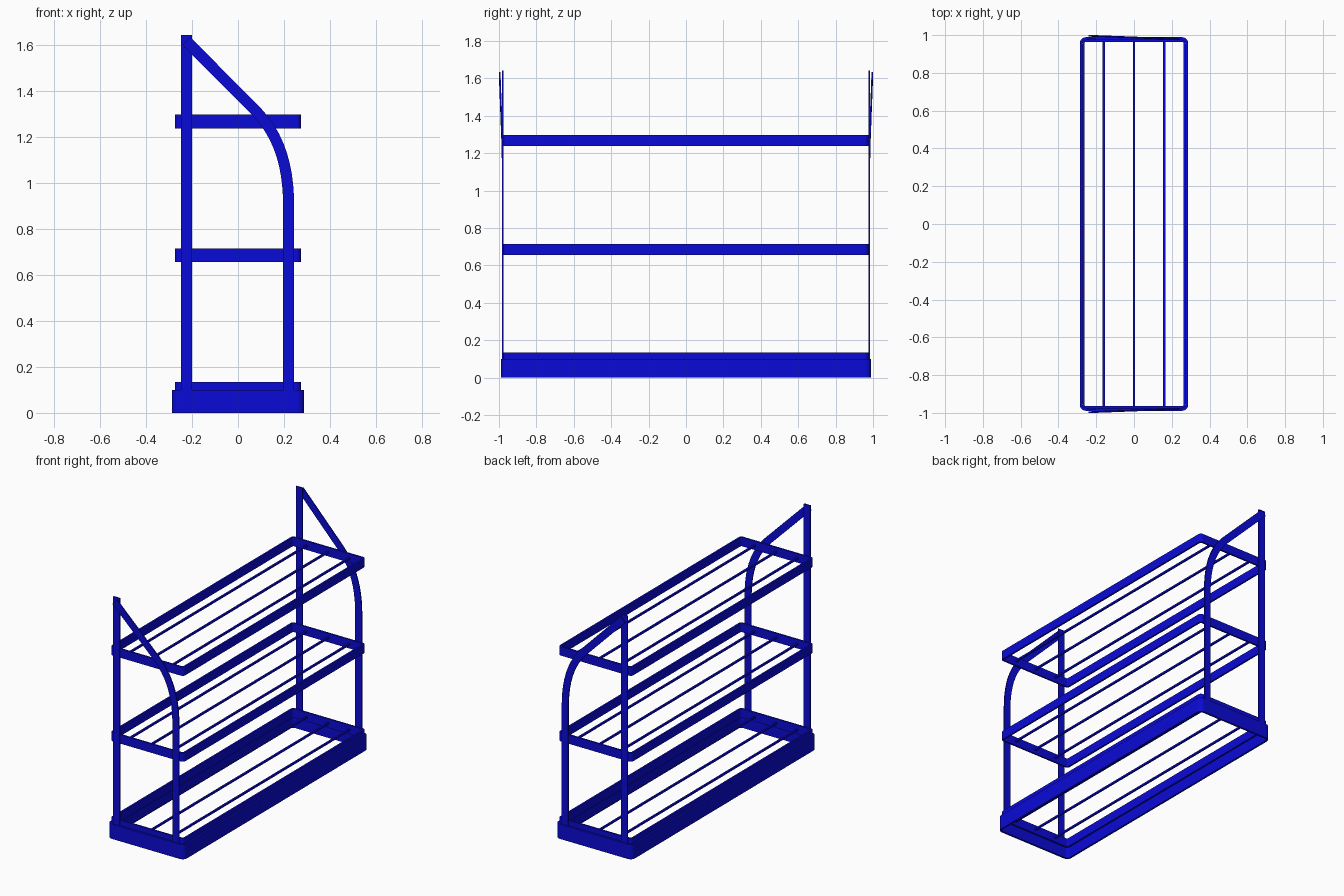
import bpy, bmesh, math
from mathutils import Vector

cube = bpy.data.objects.get("Cube")
if cube:
    bpy.data.objects.remove(cube, do_unlink=True)

blue = bpy.data.materials.new("deep blue paint")
blue.use_nodes = True
COLOUR = (0.003, 0.003, 0.68, 1)
blue.diffuse_color = COLOUR
blue.node_tree.nodes["Principled BSDF"].inputs["Base Color"].default_value = COLOUR


def finish(name, bm):
    bmesh.ops.recalc_face_normals(bm, faces=bm.faces)
    mesh = bpy.data.meshes.new(name)
    bm.to_mesh(mesh)
    bm.free()
    mesh.materials.append(blue)
    obj = bpy.data.objects.new(name, mesh)
    bpy.context.collection.objects.link(obj)
    return obj


def sweep(bm, sections, closed=False):
    """Join four-cornered cross-sections into a bar or a closed ring."""
    rings = [[bm.verts.new(p) for p in s] for s in sections]
    pairs = list(zip(rings, rings[1:]))
    if closed:
        pairs.append((rings[-1], rings[0]))
    else:
        bm.faces.new(rings[0])
        bm.faces.new(rings[-1])
    for a, b in pairs:
        for i in range(4):
            j = (i + 1) % 4
            bm.faces.new((a[i], a[j], b[j], b[i]))


def frame(name, hx, hy, z0, z1, wall, radius):
    """Thin upright band with rounded corners, open above and below."""
    sections = []
    inner = radius - wall
    for k, (sx, sy) in enumerate([(1, 1), (-1, 1), (-1, -1), (1, -1)]):
        cx, cy = sx * (hx - radius), sy * (hy - radius)
        for step in range(5):
            a = (k + step / 4) * math.pi / 2
            c, s = math.cos(a), math.sin(a)
            sections.append([(cx + r * c, cy + r * s, z)
                             for r, z in [(radius, z0), (radius, z1), (inner, z1), (inner, z0)]])
    bm = bmesh.new()
    sweep(bm, sections, closed=True)
    return finish(name, bm)


def box(name, x0, x1, y0, y1, z0, z1):
    bm = bmesh.new()
    sweep(bm, [[(x0, y, z0), (x1, y, z0), (x1, y, z1), (x0, y, z1)] for y in (y0, y1)])
    return finish(name, bm)


# Base band and three shelves, each with three long rods
frame("base_frame", 0.287, 0.989, 0, 0.1, 0.013, 0.032)
for label, z in [("bottom", 0.075), ("middle", 0.655), ("top", 1.237)]:
    frame(label + "_shelf_frame", 0.274, 0.976, z, z + 0.06, 0.012, 0.02)
    for side, x in [("right", -0.16), ("centre", 0), ("left", 0.16)]:
        box(f"{label}_shelf_{side}_rod", x - 0.006, x + 0.006, -0.968, 0.968, z + 0.024, z + 0.036)

# Curved bar centreline: straight leg, bend, then straight slope to the tall post
PATH = [(0.22, 0.09), (0.22, 0.9)]
p0, p1, p2, p3 = (Vector(p) for p in [(0.22, 0.9), (0.22, 1.06), (0.185, 1.2), (0.08, 1.31)])
for i in range(1, 11):
    t = i / 10
    q = (1-t)**3 * p0 + 3*t*(1-t)**2 * p1 + 3*t*t*(1-t) * p2 + t**3 * p3
    PATH.append((q.x, q.y))
PATH.append((-0.225, 1.617))

# Flat end posts and curved bars, one set at each end
for end, s in [("front", -1), ("back", 1)]:
    ya, yb = sorted((s * 0.975, s * 0.983))
    box(end + "_post", -0.248, -0.2, ya, yb, 0.09, 1.642)
    pts = [Vector(p) for p in PATH]
    sections = []
    for i, p in enumerate(pts):
        d = (pts[min(i + 1, len(pts) - 1)] - pts[max(i - 1, 0)]).normalized()
        if i == 1:
            d = Vector((0, 1))
        n = Vector((-d.y, d.x)) * 0.024
        lean = 0.979 + 0.017 * max(0, (0.22 - p.x) / 0.445)
        a, b = p + n, p - n
        y0, y1 = s * (lean - 0.004), s * (lean + 0.004)
        sections.append([(a.x, y0, a.y), (b.x, y0, b.y), (b.x, y1, b.y), (a.x, y1, a.y)])
    bm = bmesh.new()
    sweep(bm, sections)
    finish(end + "_curved_bar", bm)
